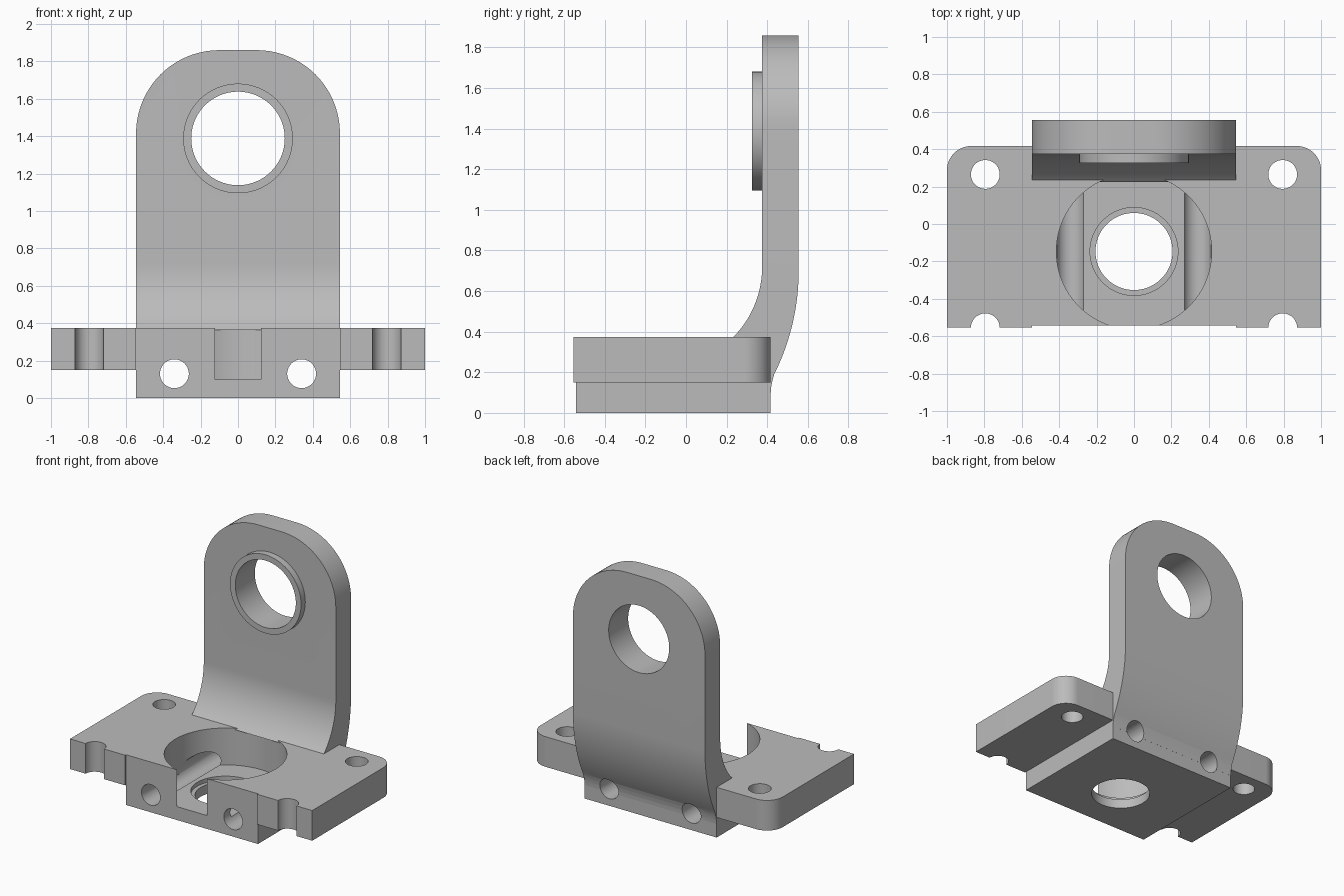
import bpy, bmesh, math
from mathutils import Matrix, Vector

if "Cube" in bpy.data.objects:
    bpy.data.objects.remove(bpy.data.objects["Cube"])

grey = bpy.data.materials.new("plain grey")
grey.diffuse_color = (0.5, 0.5, 0.5, 1)
grey.use_nodes = True
grey.node_tree.nodes["Principled BSDF"].inputs["Base Color"].default_value = grey.diffuse_color


def finish(name, bm):
    bmesh.ops.recalc_face_normals(bm, faces=bm.faces)
    me = bpy.data.meshes.new(name)
    bm.to_mesh(me)
    bm.free()
    me.materials.append(grey)
    ob = bpy.data.objects.new(name, me)
    bpy.context.collection.objects.link(ob)
    return ob


def prism(name, profile, x0, x1, test=None, radius=0.0):
    """Extrude a (y, z) profile along x and round the edges picked by test."""
    bm = bmesh.new()
    face = bm.faces.new([bm.verts.new((x0, y, z)) for y, z in profile])
    new = bmesh.ops.extrude_face_region(bm, geom=[face])["geom"]
    bmesh.ops.translate(bm, vec=(x1 - x0, 0, 0),
                        verts=[v for v in new if isinstance(v, bmesh.types.BMVert)])
    if test:
        edges = [e for e in bm.edges if test(e.verts[0].co, e.verts[1].co)]
        bmesh.ops.bevel(bm, geom=edges, offset=radius, segments=20,
                        profile=0.5, affect='EDGES')
    return finish(name, bm)


def rod(name, radius, start, end, sides=64):
    a, b = Vector(start), Vector(end)
    rot = (b - a).to_track_quat('Z', 'Y').to_matrix().to_4x4()
    bm = bmesh.new()
    bmesh.ops.create_cone(bm, cap_ends=True, segments=sides, radius1=radius,
                          radius2=radius, depth=(b - a).length,
                          matrix=Matrix.Translation((a + b) / 2) @ rot)
    return finish(name, bm)


def combine(ob, other, operation):
    mod = ob.modifiers.new("join", 'BOOLEAN')
    mod.operation, mod.object, mod.solver = operation, other, 'EXACT'
    bpy.context.view_layer.objects.active = ob
    bpy.ops.object.modifier_apply(modifier=mod.name)
    bpy.data.objects.remove(other)


def arc_side(y_top, z_top, radius, z_list):
    """Points on an arc that is vertical at (y_top, z_top) and leans forward below."""
    return [(y_top - radius + math.sqrt(radius ** 2 - (z_top - z) ** 2), z) for z in z_list]


def steps(a, b, n):
    return [a + (b - a) * i / n for i in range(n + 1)]


# Mounting flange with rounded back corners
bracket = prism("bracket", [(-0.553, 0.15), (0.417, 0.15), (0.417, 0.375), (-0.553, 0.375)],
                -1, 1, lambda a, b: min(a.y, b.y) > 0.4 and abs(a.z - b.z) > 0.1, 0.13)

# Central block, proud below the flange; flange front steps back to the block front
combine(bracket, prism("front_step", [(-0.6, 0.1), (-0.543, 0.1), (-0.543, 0.4), (-0.6, 0.4)],
                       -0.545, 0.545), 'DIFFERENCE')
combine(bracket, prism("block", [(-0.543, 0), (0.417, 0), (0.417, 0.375), (-0.543, 0.375)],
                       -0.545, 0.545), 'UNION')

# Large pocket, shallow seat and through hole in the block
for r, z in ((0.415, 0.1), (0.235, 0.07), (0.206, -0.1)):
    combine(bracket, rod("pocket", r, (0, -0.147, z), (0, -0.147, 0.6), 96), 'DIFFERENCE')

# Upright plate sweeping up from the block, with rounded top corners
front = arc_side(0.375, 0.72, 0.495, steps(0.365, 0.72, 16))
back = arc_side(0.555, 0.70, 1.14, steps(0.70, 0.19, 16))
foot = [(0.426, 0.16), (0.42, 0.13), (0.4175, 0.1)]
outline = front + [(0.375, 1.86), (0.555, 1.86)] + back + foot + [(0.35, 0.1), (0.35, 0.365)]
combine(bracket, prism("upright", outline, -0.545, 0.545,
                       lambda a, b: min(a.z, b.z) > 1.85 and abs(a.y - b.y) > 0.1, 0.445), 'UNION')

# Raised collar and its bore
combine(bracket, rod("collar", 0.293, (0, 0.325, 1.388), (0, 0.45, 1.388), 96), 'UNION')
combine(bracket, rod("bore", 0.25, (0, 0.2, 1.388), (0, 0.7, 1.388), 96), 'DIFFERENCE')

# Long rod holes through the block, and flange screw holes
for s in (-1, 1):
    combine(bracket, rod("rod_hole", 0.077, (s * 0.34, -0.8, 0.13), (s * 0.34, 0.8, 0.13)),
            'DIFFERENCE')
    for y in (0.265, -0.555):
        combine(bracket, rod("screw_hole", 0.077, (s * 0.795, y, 0), (s * 0.795, y, 0.6)),
                'DIFFERENCE')

bpy.ops.object.select_all(action='DESELECT')
bracket.select_set(True)
bpy.context.view_layer.objects.active = bracket
bpy.ops.object.shade_smooth_by_angle(angle=math.radians(25))
